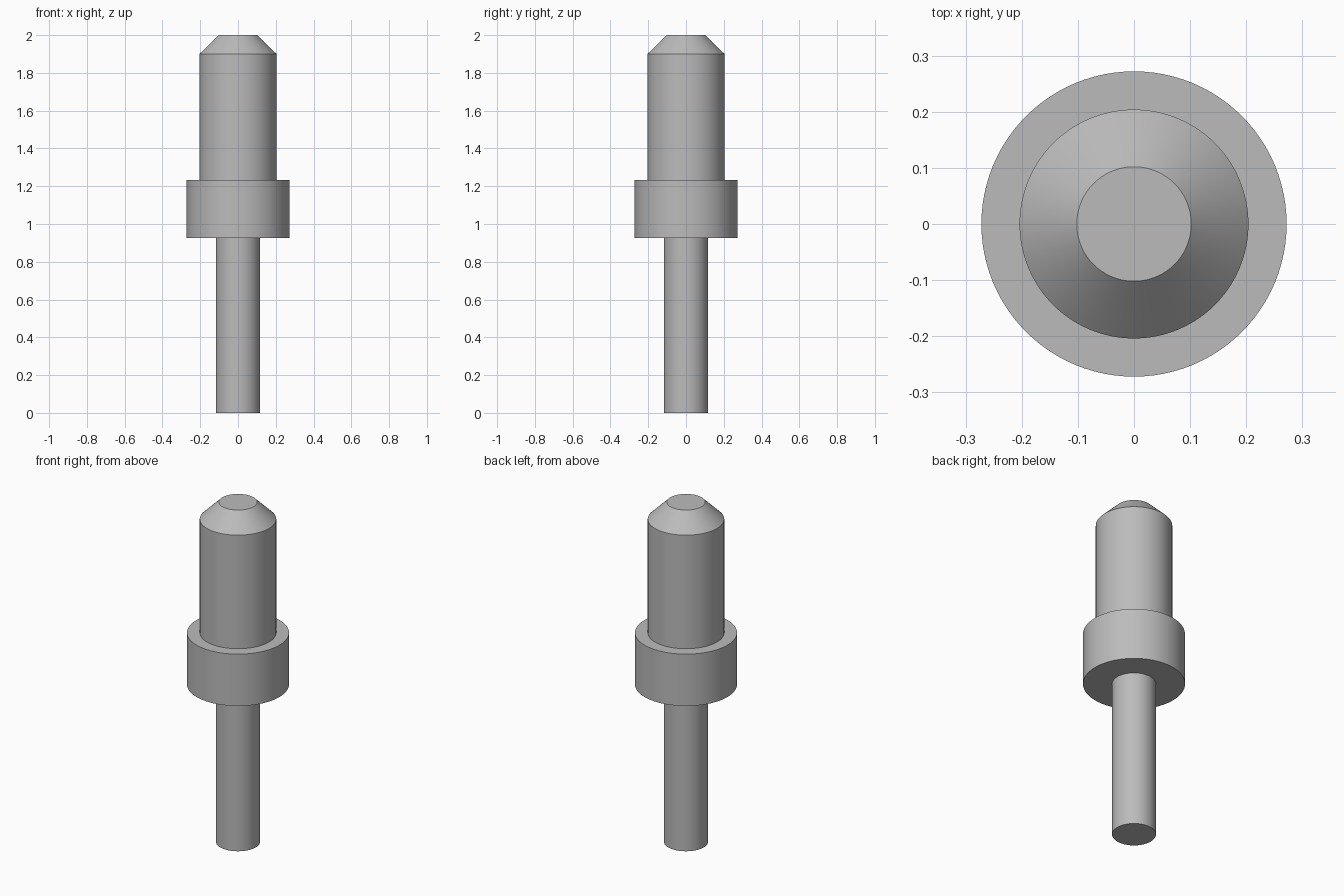
import bpy
import bmesh
import math

if "Cube" in bpy.data.objects:
    bpy.data.objects.remove(bpy.data.objects["Cube"], do_unlink=True)

SEGMENTS = 96
PIN_R, COLLAR_R, BODY_R, TIP_R = 0.117, 0.272, 0.204, 0.102
COLLAR_Z, BODY_Z, CHAMFER_Z, TOP_Z = 0.927, 1.232, 1.9, 2.0

# Plain steel grey
steel = bpy.data.materials.new("steel_grey")
steel.use_nodes = True
colour = (0.5, 0.5, 0.5, 1)
steel.diffuse_color = colour
steel.node_tree.nodes["Principled BSDF"].inputs["Base Color"].default_value = colour


def lathe(name, profile):
    """Revolve (radius, height) points around z into one closed skin."""
    bm = bmesh.new()
    rings = []
    for radius, z in profile:
        ring = bmesh.ops.create_circle(bm, segments=SEGMENTS, radius=radius)["verts"]
        for v in ring:
            v.co.z = z
        rings.append(ring)
    for low, high in zip(rings, rings[1:]):
        for i in range(SEGMENTS):
            j = (i + 1) % SEGMENTS
            bm.faces.new((low[i], low[j], high[j], high[i]))
    bm.faces.new(rings[0])
    bm.faces.new(rings[-1])
    bmesh.ops.recalc_face_normals(bm, faces=bm.faces)
    mesh = bpy.data.meshes.new(name)
    bm.to_mesh(mesh)
    bm.free()
    mesh.materials.append(steel)
    obj = bpy.data.objects.new(name, mesh)
    bpy.context.collection.objects.link(obj)
    bpy.ops.object.select_all(action='DESELECT')
    obj.select_set(True)
    bpy.context.view_layer.objects.active = obj
    bpy.ops.object.shade_smooth_by_angle(angle=math.radians(30))
    return obj


# Turned pin: thin shank, wide collar, thick body and chamfered tip
lathe("turned_locating_pin", [
    (PIN_R, 0), (PIN_R, COLLAR_Z),
    (COLLAR_R, COLLAR_Z), (COLLAR_R, BODY_Z),
    (BODY_R, BODY_Z), (BODY_R, CHAMFER_Z),
    (TIP_R, TOP_Z),
])
